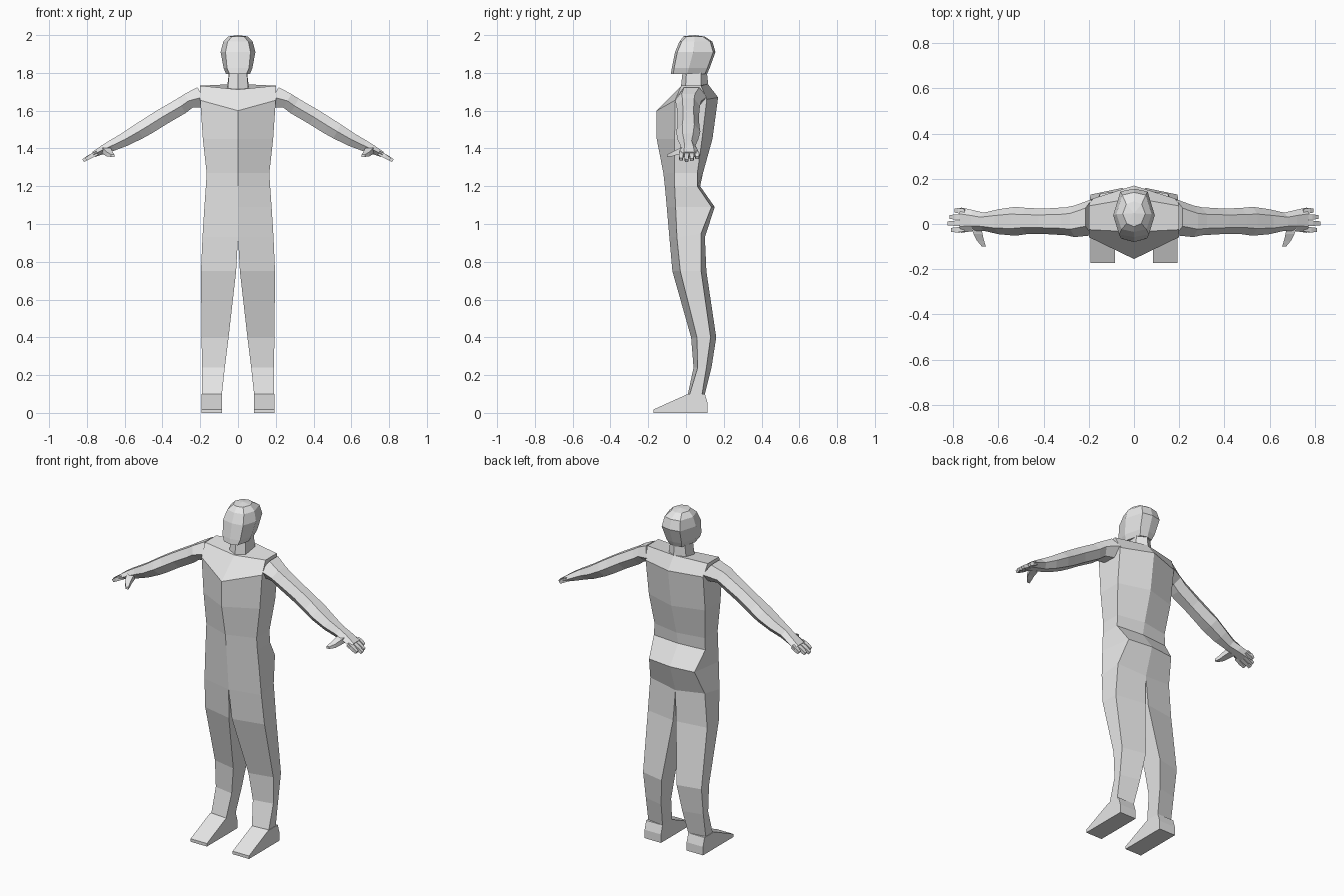
import bpy
from mathutils import Vector

grey = bpy.data.materials.new("light grey")
grey.diffuse_color = (0.8, 0.8, 0.8, 1)


def build(name, verts, faces, merge=True):
    """Half mesh made whole with a mirror across x = 0."""
    me = bpy.data.meshes.new(name)
    me.from_pydata([tuple(v) for v in verts], [], faces)
    me.materials.append(grey)
    ob = bpy.data.objects.new(name, me)
    bpy.context.collection.objects.link(ob)
    m = ob.modifiers.new("mirror", 'MIRROR')
    m.use_mirror_merge = merge
    m.merge_threshold = 0.0005
    return ob


def loft(name, rings, caps=(True, True), merge=True):
    """Skin rings of equal point count; faces on the mirror plane are left out."""
    n = len(rings[0])
    verts = [Vector(p) for r in rings for p in r]
    faces = []
    for k in range(len(rings) - 1):
        for i in range(n):
            j = (i + 1) % n
            f = (k * n + i, k * n + j, (k + 1) * n + j, (k + 1) * n + i)
            if any(abs(verts[v].x) > 1e-5 for v in f):
                faces.append(f)
    if caps[0]:
        faces.append(tuple(reversed(range(n))))
    if caps[1]:
        faces.append(tuple(range(len(verts) - n, len(verts))))
    return build(name, verts, faces, merge)


def body_ring(z, xi, xo, fc, fs, bs, bc):
    """Half section: front inner, front outer, back outer, back inner."""
    return [(xi, fc, z), (xo, fs, z), (xo, bs, z), (xi, bc, z)]


# Legs and trunk in one skin, from ankle to shoulders
rings = [body_ring(*r) for r in (
    (0.10, 0.085, 0.190, 0.010, 0.020, 0.085, 0.100),
    (0.24, 0.070, 0.190, 0.040, 0.062, 0.108, 0.135),
    (0.40, 0.050, 0.193, 0.027, 0.058, 0.130, 0.160),
    (0.75, 0.010, 0.196, -0.072, -0.030, 0.080, 0.108),
    (0.93, 0.000, 0.188, -0.088, -0.048, 0.072, 0.100),
    (1.09, 0.000, 0.178, -0.102, -0.055, 0.090, 0.152),
    (1.20, 0.000, 0.170, -0.112, -0.060, 0.060, 0.075),
    (1.27, 0.000, 0.166, -0.120, -0.062, 0.060, 0.090),
    (1.45, 0.000, 0.186, -0.155, -0.060, 0.085, 0.140))]
rings.append([(0, -0.155, 1.60), (0.2, -0.058, 1.655), (0.19, 0.11, 1.66), (0, 0.17, 1.67)])
rings.append([(0, -0.035, 1.712), (0.2, -0.025, 1.732), (0.2, 0.08, 1.732), (0, 0.115, 1.742)])
# square the buttocks out at the back
rings[5][2] = (0.150, 0.135, 1.09)
rings[4][2] = (0.180, 0.080, 0.95)
loft("body", rings)

# Feet: sloped wedge with a low toe edge
foot = [(-0.172, 0.0), (-0.172, 0.018), (0.010, 0.10), (0.100, 0.10), (0.115, 0.05), (0.115, 0.0)]
loft("feet", [[(x, y, z) for y, z in foot] for x in (0.085, 0.193)])

# Neck
loft("neck", [
    [(0, -0.03, 1.70), (0.055, -0.005, 1.70), (0.058, 0.08, 1.72), (0, 0.118, 1.735)],
    [(0, -0.015, 1.83), (0.045, 0.005, 1.83), (0.045, 0.08, 1.83), (0, 0.108, 1.83)]])

# Head: half rings of height, front, back, face width, side width, back width
head = []
for z, f, b, xf, xs, xb in (
        (1.795, -0.080, 0.112, 0.045, 0.064, 0.040),
        (1.825, -0.075, 0.125, 0.058, 0.076, 0.050),
        (1.910, -0.058, 0.156, 0.066, 0.092, 0.060),
        (1.965, -0.035, 0.140, 0.055, 0.078, 0.052),
        (1.992, -0.010, 0.100, 0.032, 0.050, 0.034)):
    head.append([(0, f, z), (xf, f + 0.012, z), (xs, f + 0.45 * (b - f), z),
                 (xb, b - 0.012, z), (0, b, z)])
head[-1][2] = (0.050, 0.045, 1.993)
head[-1][0] = (0, -0.012, 1.994)
loft("head", head, caps=(True, False))
top = head[-1]
build("crown", list(top) + [(0, 0.048, 2.0)], [(i, i + 1, 5) for i in range(4)])

# Arms: six-sided sections square to the arm, ridge at front and back
N = Vector((0.5, 0, 0.866))


def section(x, y, z, w, h, n=N):
    c = Vector((x, y, z))
    return [c + Vector((0, w * a, 0)) + n * (h * b) for a, b in
            ((-1, 0), (-0.5, -1), (0.5, -1), (1, 0), (0.5, 1), (-0.5, 1))]


loft("arms", [section(*s) for s in (
    (0.185, 0.030, 1.672, 0.080, 0.060),
    (0.262, 0.012, 1.652, 0.070, 0.042),
    (0.300, 0.012, 1.625, 0.062, 0.044),
    (0.400, 0.012, 1.567, 0.056, 0.044),
    (0.475, 0.013, 1.520, 0.058, 0.044),
    (0.525, 0.012, 1.490, 0.064, 0.042),
    (0.600, 0.010, 1.447, 0.055, 0.036),
    (0.665, 0.010, 1.416, 0.040, 0.030),
    (0.710, 0.015, 1.395, 0.046, 0.024),
    (0.765, 0.017, 1.368, 0.056, 0.015))], merge=False)


# Fingers and thumbs: short tapered boxes
def digit(name, pts, side, up):
    loft(name, [[Vector(p) + Vector(side) * (a * s) + Vector(up) * (b * s)
                 for a, b in ((-1, -1), (1, -1), (1, 1), (-1, 1))] for p, s in pts], merge=False)


for i, (y, tip) in enumerate(((-0.026, 0.805), (0.003, 0.820), (0.031, 0.812), (0.059, 0.790))):
    drop = 1.368 - (tip - 0.755) * 0.5
    digit(f"finger_{i + 1}", [((0.745, y * 0.9 + 0.002, 1.376), 1.0),
                              (((0.755 + tip) / 2, y, (1.374 + drop) / 2), 1.0),
                              ((tip, y, drop), 0.75)], (0, 0.0115, 0), N * 0.011)
digit("thumb", [((0.700, -0.005, 1.393), 1.3), ((0.690, -0.045, 1.382), 1.1),
                ((0.680, -0.072, 1.370), 0.9), ((0.664, -0.100, 1.362), 0.5)],
      (0.018, 0, 0), (0, 0, 0.013))

# Consistent outward normals
import bmesh
for ob in bpy.context.collection.objects:
    bm = bmesh.new()
    bm.from_mesh(ob.data)
    caps = [f for f in bm.faces if all(abs(v.co.x) < 1e-5 for v in f.verts)]
    bmesh.ops.delete(bm, geom=caps, context='FACES_ONLY')
    bmesh.ops.recalc_face_normals(bm, faces=bm.faces)
    bm.to_mesh(ob.data)
    bm.free()
